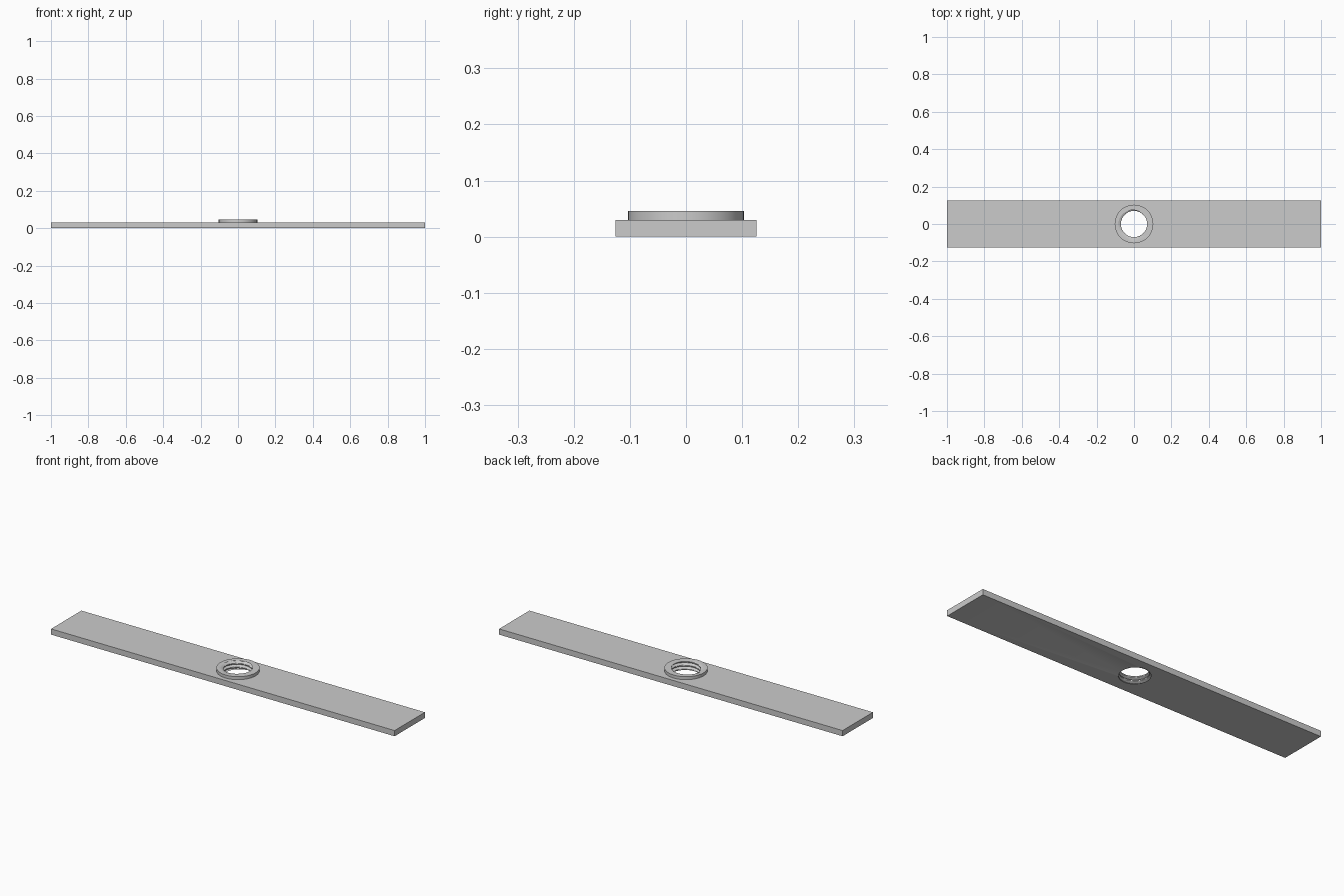
import bpy, bmesh, math

if "Cube" in bpy.data.objects:
    bpy.data.objects.remove(bpy.data.objects["Cube"], do_unlink=True)

PLATE_H, TOP = 0.03, 0.046
BORE, DEPTH, PITCH = 0.07, 0.015, 0.02

grey = bpy.data.materials.new("light grey")
grey.use_nodes = True
color = (0.6, 0.6, 0.6, 1)
grey.diffuse_color = color
grey.node_tree.nodes["Principled BSDF"].inputs["Base Color"].default_value = color


def add_object(name, bm):
    bmesh.ops.recalc_face_normals(bm, faces=bm.faces)
    mesh = bpy.data.meshes.new(name)
    bm.to_mesh(mesh)
    bm.free()
    mesh.materials.append(grey)
    obj = bpy.data.objects.new(name, mesh)
    bpy.context.collection.objects.link(obj)
    return obj


def apply_boolean(obj, other, operation):
    mod = obj.modifiers.new(operation.title(), "BOOLEAN")
    mod.object, mod.operation, mod.solver = other, operation, "EXACT"
    bpy.context.view_layer.objects.active = obj
    bpy.ops.object.modifier_apply(modifier=mod.name)
    bpy.data.objects.remove(other, do_unlink=True)


# Long flat bar
bm = bmesh.new()
bmesh.ops.create_cube(bm, size=1)
bmesh.ops.scale(bm, vec=(2, 0.252, PLATE_H), verts=bm.verts)
bmesh.ops.translate(bm, vec=(0, 0, PLATE_H / 2), verts=bm.verts)
bar = add_object("threaded_bar", bm)

# Raised round collar, sunk slightly into the bar before joining
bm = bmesh.new()
low = PLATE_H - 0.01
bmesh.ops.create_cone(bm, cap_ends=True, segments=96, radius1=0.103,
                      radius2=0.103, depth=TOP - low)
bmesh.ops.translate(bm, vec=(0, 0, (TOP + low) / 2), verts=bm.verts)
apply_boolean(bar, add_object("collar", bm), "UNION")


# Screw-shaped cutter: a helical ridge around a plain rod
def thread_radius(angle, z):
    phase = (z - TOP) / PITCH - (angle - math.pi) / math.tau
    offset = abs(phase - round(phase))
    return BORE + DEPTH * max(0, 1 - offset / 0.35)


bm = bmesh.new()
SEGMENTS, ROWS, STEP = 72, 40, 0.0016
rings = []
for row in range(ROWS):
    z = -0.0083 + row * STEP
    ring = []
    for i in range(SEGMENTS):
        a = math.tau * i / SEGMENTS
        r = thread_radius(a, z)
        ring.append(bm.verts.new((r * math.cos(a), r * math.sin(a), z)))
    rings.append(ring)
for lower, upper in zip(rings, rings[1:]):
    for i in range(SEGMENTS):
        j = (i + 1) % SEGMENTS
        bm.faces.new((lower[i], lower[j], upper[j], upper[i]))
bm.faces.new(rings[0][::-1])
bm.faces.new(rings[-1])
bmesh.ops.triangulate(bm, faces=bm.faces)
apply_boolean(bar, add_object("thread_cutter", bm), "DIFFERENCE")

# Smooth shading with crisp edges
bpy.ops.object.select_all(action="DESELECT")
bar.select_set(True)
bpy.context.view_layer.objects.active = bar
bpy.ops.object.shade_smooth_by_angle(angle=math.radians(30))
